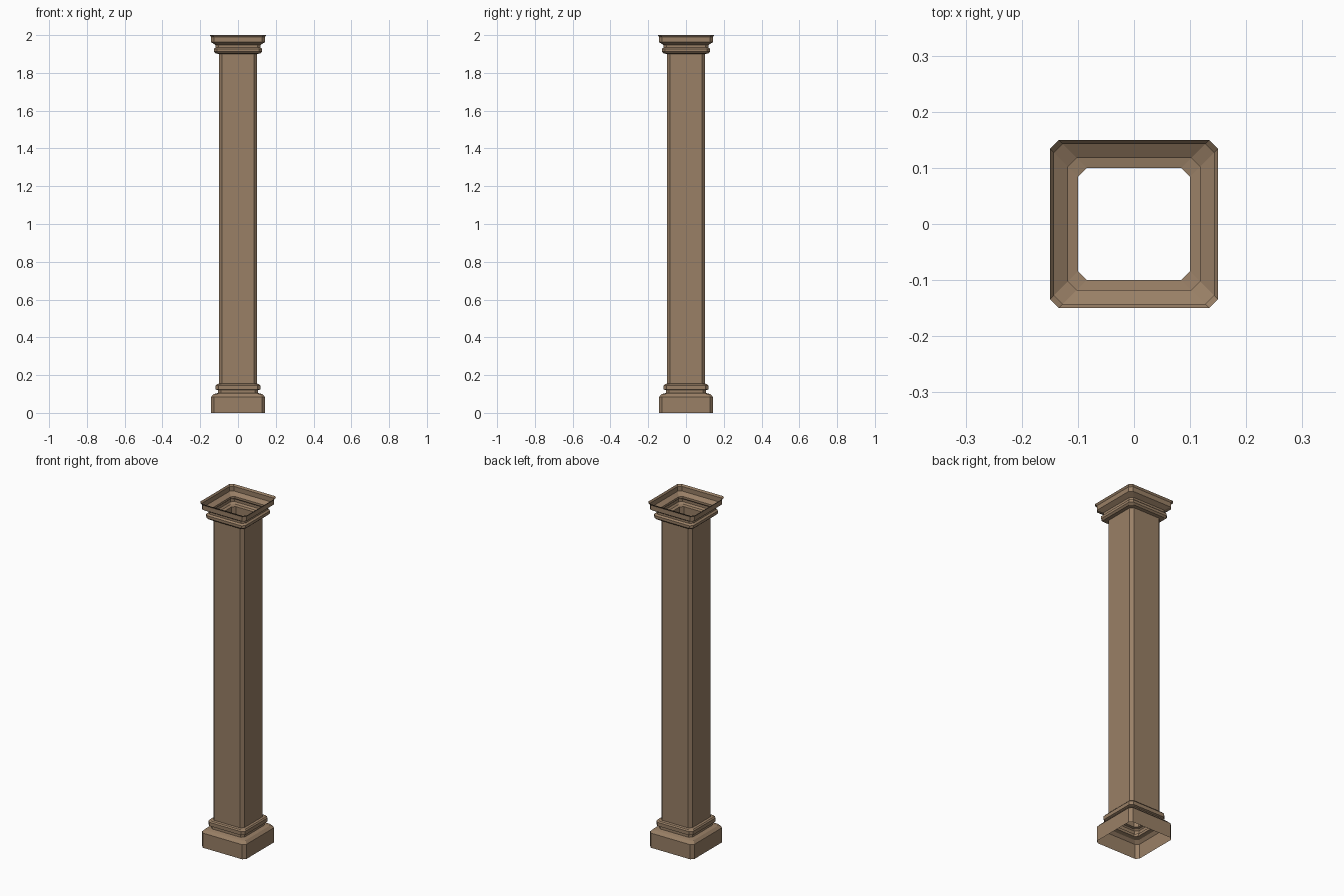
import bpy, bmesh

if "Cube" in bpy.data.objects:
    bpy.data.objects.remove(bpy.data.objects["Cube"])

mat = bpy.data.materials.new("brown stone")
mat.diffuse_color = (0.32, 0.215, 0.133, 1)
mat.use_nodes = True
mat.node_tree.nodes["Principled BSDF"].inputs["Base Color"].default_value = mat.diffuse_color
CUT = 0.016  # constant corner chamfer


def ring(bm, r, z):
    c = r - CUT
    pts = [(c, -r), (r, -c), (r, c), (c, r), (-c, r), (-r, c), (-r, -c), (-c, -r)]
    return [bm.verts.new((x, y, z)) for x, y in pts]


def shell(name, profile):
    """Open chamfered-square shell lofted through (half width, height) points."""
    bm = bmesh.new()
    rings = [ring(bm, r, z) for r, z in profile]
    for a, b in zip(rings, rings[1:]):
        for i in range(8):
            j = (i + 1) % 8
            bm.faces.new((a[i], a[j], b[j], b[i]))
    me = bpy.data.meshes.new(name)
    bm.to_mesh(me)
    bm.free()
    me.materials.append(mat)
    ob = bpy.data.objects.new(name, me)
    bpy.context.collection.objects.link(ob)


# Plinth and base moulding, open underneath
shell("base", [(0.142, 0), (0.142, 0.085), (0.128, 0.1), (0.107, 0.105),
               (0.107, 0.12), (0.118, 0.124), (0.118, 0.145),
               (0.112, 0.152), (0.1, 0.155)])
# Hollow shaft
shell("shaft", [(0.1, 0.155), (0.1, 1.9)])
# Flared capital, open on top
shell("capital", [(0.1, 1.9), (0.118, 1.903), (0.127, 1.912), (0.127, 1.927),
                  (0.118, 1.935), (0.118, 1.947), (0.143, 1.963),
                  (0.143, 1.99), (0.15, 2.0)])
